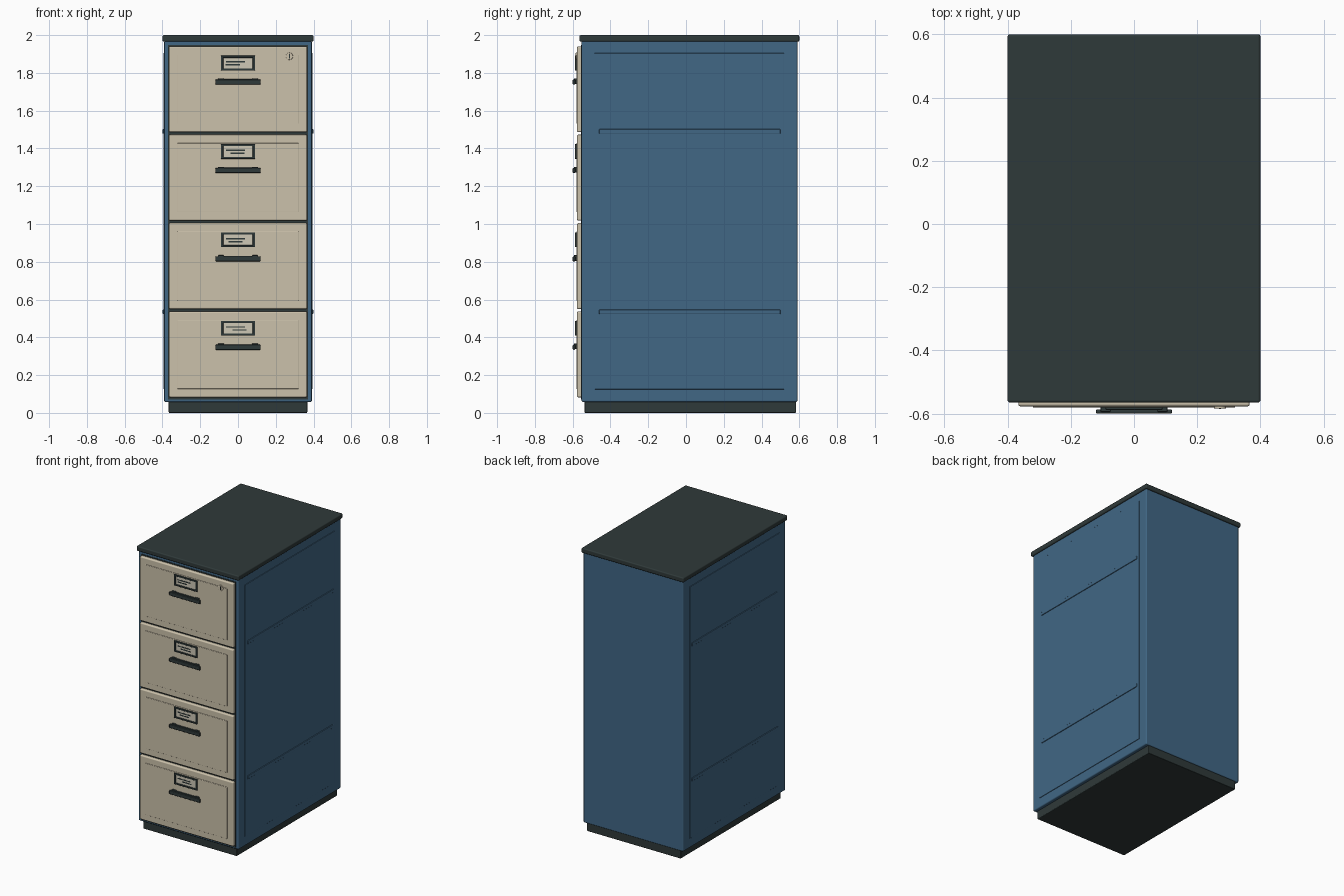
import bpy
import math

if "Cube" in bpy.data.objects:
    bpy.data.objects.remove(bpy.data.objects["Cube"])


def material(name, rgb):
    m = bpy.data.materials.new(name)
    m.diffuse_color = (*rgb, 1.0)
    m.use_nodes = True
    m.node_tree.nodes["Principled BSDF"].inputs["Base Color"].default_value = m.diffuse_color
    return m


BLUE = material("cabinet_blue", (0.052, 0.135, 0.235))
BEIGE = material("drawer_beige", (0.60, 0.535, 0.405))
DARK = material("charcoal", (0.028, 0.041, 0.041))
PAPER = material("label_paper", (0.62, 0.58, 0.47))


def finish(ob, name, mat, bevel, segments=3):
    ob.name = ob.data.name = name
    ob.data.materials.append(mat)
    if bevel:
        bpy.ops.object.shade_smooth_by_angle(angle=math.radians(40))
        mod = ob.modifiers.new("soft_edges", 'BEVEL')
        mod.width = bevel
        mod.segments = segments
        mod.limit_method = 'ANGLE'
        mod.harden_normals = True
    return ob


def box(name, x, y, z, mat, bevel=0.0):
    """Box from (min, max) ranges on each axis."""
    ranges = (x, y, z)
    bpy.ops.mesh.primitive_cube_add(size=1)
    ob = bpy.context.object
    for v in ob.data.vertices:
        v.co = [r[0] + (c + 0.5) * (r[1] - r[0]) for r, c in zip(ranges, v.co)]
    return finish(ob, name, mat, bevel)


def cylinder(name, radius, y, x, z, mat, sides=24, bevel=0.002):
    bpy.ops.mesh.primitive_cylinder_add(
        vertices=sides, radius=radius, depth=y[1] - y[0],
        location=(x, (y[0] + y[1]) / 2, z), rotation=(math.pi / 2, 0, 0))
    return finish(bpy.context.object, name, mat, bevel, 2)


# Carcass, plinth and top
box("plinth", (-0.367, 0.367), (-0.537, 0.583), (0.0, 0.065), DARK, 0.005)
box("cabinet_body", (-0.391, 0.391), (-0.553, 0.59), (0.058, 1.97), BLUE, 0.008)
box("top_slab", (-0.4, 0.4), (-0.565, 0.6), (1.965, 2.0), DARK, 0.008)
box("drawer_recess", (-0.371, 0.371), (-0.556, -0.54), (0.07, 1.948), DARK)

# Side panels with pressed ribs
for side, label in ((-1, "left"), (1, "right")):
    def span(a, b):
        return tuple(sorted((side * a, side * b)))
    box(f"side_panel_{label}", span(0.38, 0.3945), (-0.485, 0.52), (0.125, 1.905), BLUE, 0.003)
    for i, z in enumerate((0.535, 1.49)):
        box(f"side_rib_{label}_{i + 1}", span(0.385, 0.399), (-0.46, 0.5),
            (z - 0.012, z + 0.012), BLUE, 0.004)

# Four identical drawers, from the bottom up
PITCH = 0.468
for i in range(4):
    n = i + 1
    base = 0.082 + i * PITCH
    top = base + 0.455
    box(f"drawer_front_{n}", (-0.366, 0.366), (-0.577, -0.55), (base, top), BEIGE, 0.008)
    box(f"drawer_raised_panel_{n}", (-0.32, 0.32), (-0.580, -0.57),
        (base + 0.045, top - 0.045), BEIGE, 0.002)

    # Label holder: four frame bars around a paper card with printed dashes
    lo, hi = top - 0.128, top - 0.050
    fy = (-0.588, -0.575)
    for part, x, z in (("top", (-0.09, 0.09), (hi - 0.011, hi)),
                       ("bottom", (-0.09, 0.09), (lo, lo + 0.011)),
                       ("left", (-0.09, -0.078), (lo, hi)),
                       ("right", (0.078, 0.09), (lo, hi))):
        box(f"label_frame_{part}_{n}", x, fy, z, DARK, 0.002)
    box(f"label_card_{n}", (-0.08, 0.08), (-0.583, -0.577), (lo + 0.008, hi - 0.008), PAPER)
    mid = (lo + hi) / 2
    shift = (0.02, 0.0, 0.01, -0.015)[i]
    box(f"label_line_long_{n}", (-0.063, 0.037), (-0.5845, -0.582),
        (mid + 0.003, mid + 0.010), DARK)
    box(f"label_line_short_{n}", (-0.050 + shift, 0.025 + shift), (-0.5845, -0.582),
        (mid - 0.013, mid - 0.006), DARK)

    # Bar pull on a back plate with two mounts
    hz = top - 0.188
    box(f"handle_plate_{n}", (-0.105, 0.105), (-0.585, -0.575), (hz - 0.01, hz + 0.014), DARK, 0.003)
    for s, label in ((-1, "left"), (1, "right")):
        box(f"handle_mount_{label}_{n}", (s * 0.09 - 0.016, s * 0.09 + 0.016),
            (-0.594, -0.575), (hz - 0.012, hz + 0.018), DARK, 0.003)
    box(f"handle_bar_{n}", (-0.12, 0.12), (-0.6, -0.586), (hz - 0.015, hz + 0.012), DARK, 0.005)

# Lock on the top drawer
cylinder("lock_barrel", 0.019, (-0.584, -0.57), 0.272, 1.888, BEIGE)
box("lock_keyhole", (0.269, 0.275), (-0.5855, -0.58), (1.876, 1.900), DARK)
